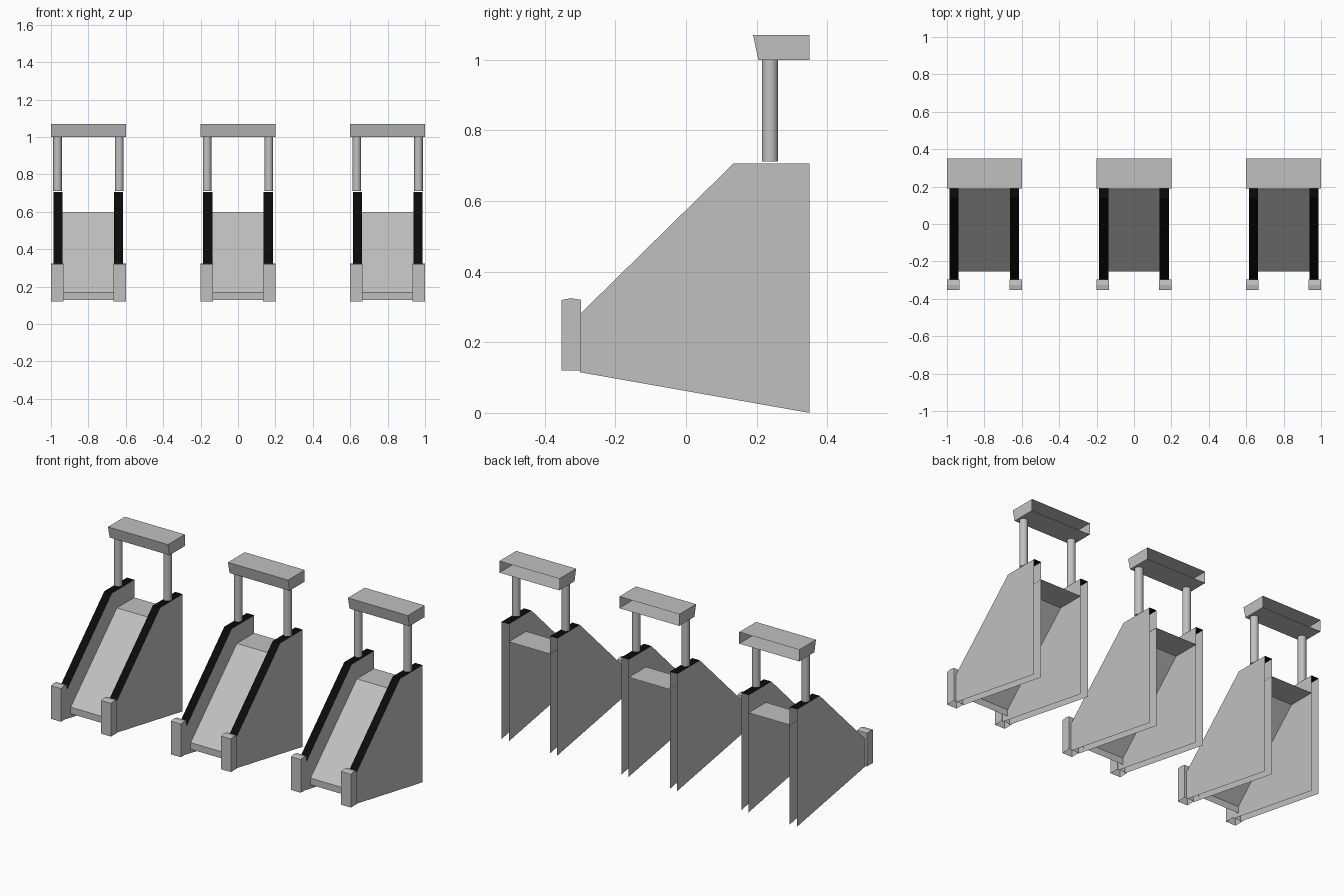
import bpy
import bmesh

cube = bpy.data.objects.get("Cube")
if cube:
    bpy.data.objects.remove(cube, do_unlink=True)


def make_material(name, rgb):
    mat = bpy.data.materials.new(name)
    mat.use_nodes = True
    color = (*rgb, 1)
    mat.diffuse_color = color
    mat.node_tree.nodes["Principled BSDF"].inputs["Base Color"].default_value = color
    return mat


GREY = make_material("light grey", (0.53, 0.53, 0.53))
BLACK = make_material("black rubber", (0.003, 0.003, 0.003))


def extrude_profile(name, profile, x0, x1, edges, black=(), caps=True):
    """Sweep the chosen edges of a side (y, z) profile from x0 to x1."""
    bm = bmesh.new()
    low = [bm.verts.new((x0, y, z)) for y, z in profile]
    high = [bm.verts.new((x1, y, z)) for y, z in profile]
    for i in edges:
        j = (i + 1) % len(profile)
        face = bm.faces.new((low[i], high[i], high[j], low[j]))
        face.material_index = 1 if i in black else 0
    if caps:
        bm.faces.new(low)
        bm.faces.new(high[::-1])
    mesh = bpy.data.meshes.new(name)
    bm.to_mesh(mesh)
    bm.free()
    mesh.materials.append(GREY)
    mesh.materials.append(BLACK)
    obj = bpy.data.objects.new(name, mesh)
    bpy.context.collection.objects.link(obj)
    return obj


def add_pillar(name, x):
    bpy.ops.mesh.primitive_cylinder_add(
        vertices=20, radius=0.023, depth=0.288, location=(x, 0.238, 0.856))
    obj = bpy.context.object
    obj.name = name
    obj.data.materials.append(GREY)
    bpy.ops.object.shade_smooth_by_angle()


# Side profiles, running from the front up and over to the back
WALL = [(-0.3, 0.115), (-0.3, 0.28), (0.135, 0.707), (0.35, 0.707), (0.35, 0)]
RAMP = [(-0.255, 0.13), (-0.255, 0.17), (0.185, 0.6), (0.35, 0.6)]
POST = [(-0.353, 0.12), (-0.353, 0.32), (-0.325, 0.325), (-0.297, 0.32), (-0.297, 0.12)]
ROOF = [(0.205, 1.0), (0.19, 1.07), (0.35, 1.07), (0.35, 1.0)]

for place, cx in (("right", -0.8), ("middle", 0), ("left", 0.8)):
    # Sloping deck with a front lip and a top landing
    extrude_profile(f"{place}_ramp", RAMP, cx - 0.138, cx + 0.138, (0, 1, 2), caps=False)
    # Canopy, open at the back
    extrude_profile(f"{place}_canopy", ROOF, cx - 0.2, cx + 0.2, (0, 1, 3))
    for side, s in (("right", -1), ("left", 1)):
        def span(a, b):
            return sorted((cx + s * a, cx + s * b))
        # Hollow side wall with a black handrail along its top
        extrude_profile(f"{place}_{side}_wall", WALL, *span(0.137, 0.186), (1, 2), black=(1, 2))
        # Front end post, open underneath
        extrude_profile(f"{place}_{side}_post", POST, *span(0.134, 0.2), (0, 1, 2, 3))
        # Round pillar carrying the canopy
        add_pillar(f"{place}_{side}_pillar", cx + s * 0.165)
